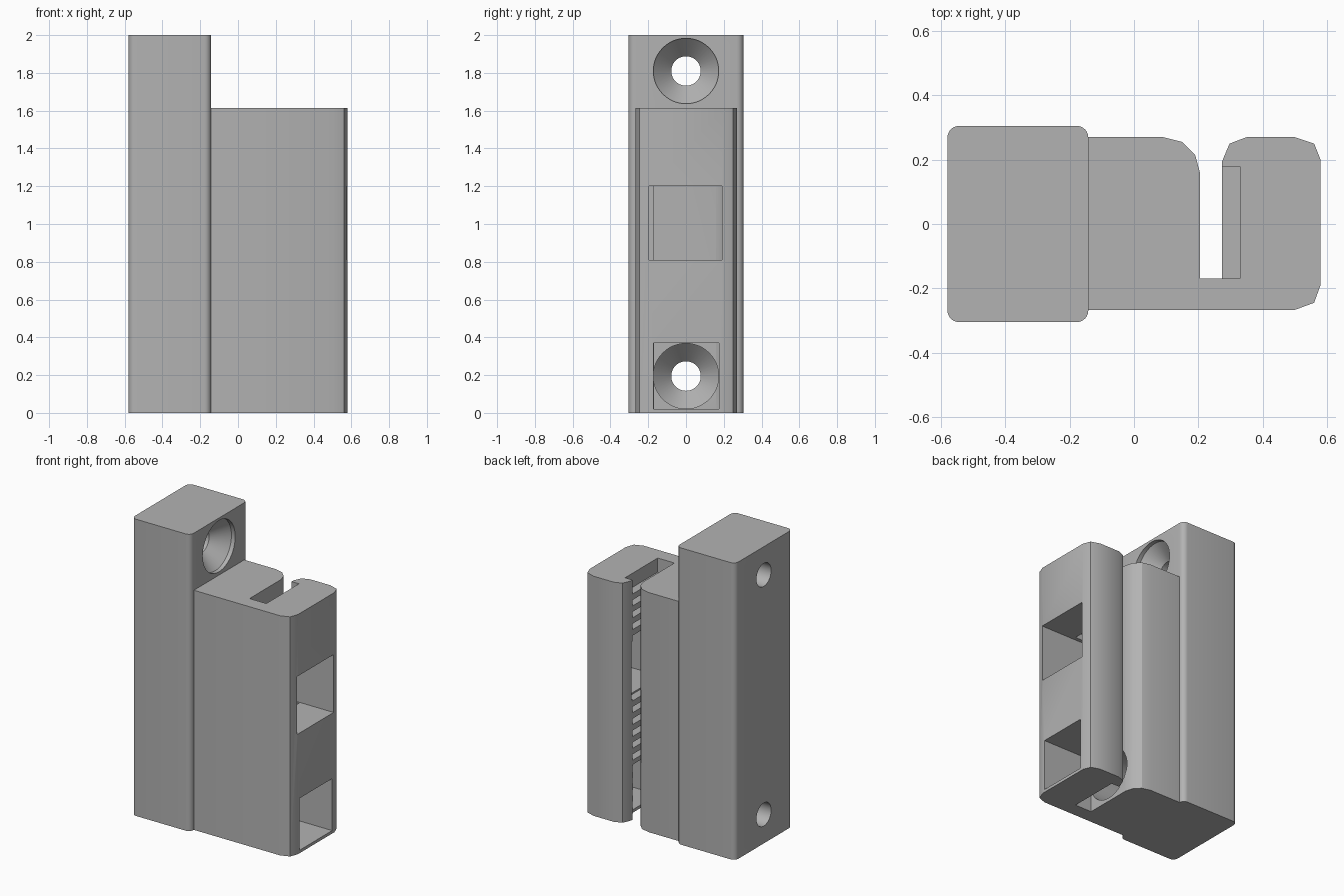
import bpy, bmesh, math
from mathutils import Matrix

if "Cube" in bpy.data.objects:
    bpy.data.objects.remove(bpy.data.objects["Cube"], do_unlink=True)

grey = bpy.data.materials.new("plain_grey")
grey.use_nodes = True
COLOUR = (0.45, 0.45, 0.45, 1)
grey.diffuse_color = COLOUR
grey.node_tree.nodes["Principled BSDF"].inputs["Base Color"].default_value = COLOUR


def finish(name, bm):
    bmesh.ops.recalc_face_normals(bm, faces=bm.faces)
    mesh = bpy.data.meshes.new(name)
    bm.to_mesh(mesh)
    bm.free()
    mesh.materials.append(grey)
    obj = bpy.data.objects.new(name, mesh)
    bpy.context.collection.objects.link(obj)
    return obj


def extrude_profile(name, points, height):
    bm = bmesh.new()
    face = bm.faces.new([bm.verts.new((x, y, 0)) for x, y in points])
    top = bmesh.ops.extrude_face_region(bm, geom=[face])["geom"]
    verts = [v for v in top if isinstance(v, bmesh.types.BMVert)]
    bmesh.ops.translate(bm, verts=verts, vec=(0, 0, height))
    return finish(name, bm)


def box(name, x0, x1, y0, y1, z0, z1):
    obj = extrude_profile(name, [(x0, y0), (x1, y0), (x1, y1), (x0, y1)], z1 - z0)
    obj.data.transform(Matrix.Translation((0, 0, z0)))
    return obj


def lathe_x(name, profile, z, sides=48):
    """Solid of revolution along x from (x, radius) pairs."""
    bm = bmesh.new()
    rings = []
    for x, r in profile:
        angles = [2 * math.pi * i / sides for i in range(sides)]
        rings.append([bm.verts.new((x, r * math.cos(a), z + r * math.sin(a))) for a in angles])
    for a, b in zip(rings, rings[1:]):
        for i in range(sides):
            j = (i + 1) % sides
            bm.faces.new((a[i], a[j], b[j], b[i]))
    bm.faces.new(rings[0])
    bm.faces.new(rings[-1])
    return finish(name, bm)


def cut(target, cutter):
    mod = target.modifiers.new(cutter.name, 'BOOLEAN')
    mod.operation = 'DIFFERENCE'
    mod.solver = 'EXACT'
    mod.object = cutter
    bpy.context.view_layer.objects.active = target
    bpy.ops.object.modifier_apply(modifier=mod.name)


# Mounting plate with rounded upright edges
X0, X1, HALF, R = -0.58, -0.142, 0.305, 0.036
outline = []
for cx, cy, start in ((X1 - R, HALF - R, 0), (X0 + R, HALF - R, 90),
                      (X0 + R, R - HALF, 180), (X1 - R, R - HALF, 270)):
    for step in range(7):
        a = math.radians(start + 15 * step)
        outline.append((cx + R * math.cos(a), cy + R * math.sin(a)))
mounting_plate = extrude_profile("mounting_plate", outline, 2.0)

# Hook-shaped body with an open slot at the back
BODY_TOP, FLOOR = 1.615, -0.17
hook = [(X1, -0.267), (0.5, -0.267), (0.56, -0.245), (0.58, -0.19),
        (0.58, 0.2), (0.56, 0.25), (0.5, 0.27), (0.35, 0.27), (0.297, 0.25),
        (0.274, 0.195), (0.274, FLOOR), (0.205, FLOOR), (0.205, 0.16),
        (0.19, 0.215), (0.15, 0.255), (0.09, 0.27), (X1, 0.27)]
slotted_body = extrude_profile("slotted_body", hook, BODY_TOP)

cutters = []

# Toothed groove: pockets between the teeth on the slot wall
PITCH = 0.08
for k in range(20):
    z = k * PITCH
    low = -0.05 if k == 0 else z
    high = 1.7 if k == 19 else z + PITCH / 2
    pocket = box("tooth_gap_cutter", 0.25, 0.33, FLOOR, 0.178, low, high)
    cut(slotted_body, pocket)
    cutters.append(pocket)

# Side windows opening into the slot
for name, y0, y1, z0, z1 in (("upper_window_cutter", -0.195, 0.19, 0.81, 1.2),
                             ("lower_window_cutter", -0.172, 0.174, 0.02, 0.37)):
    window = box(name, 0.24, 0.7, y0, y1, z0, z1)
    cut(slotted_body, window)
    cutters.append(window)

# Screw access bore through the body
bore = lathe_x("bore_cutter", [(-0.3, 0.173), (0.24, 0.173)], 0.195)
cut(slotted_body, bore)
cutters.append(bore)

# Countersunk screw holes in the plate
for z in (0.195, 1.81):
    profile = [(-0.7, 0.078), (-0.27, 0.078), (-0.17, 0.173), (0, 0.173)]
    screw = lathe_x("screw_hole_cutter", profile, z)
    cut(mounting_plate, screw)
    cutters.append(screw)

for helper in cutters:
    bpy.data.objects.remove(helper, do_unlink=True)

for part in (mounting_plate, slotted_body):
    bpy.ops.object.select_all(action='DESELECT')
    part.select_set(True)
    bpy.context.view_layer.objects.active = part
    bpy.ops.object.shade_smooth_by_angle(angle=math.radians(30))
